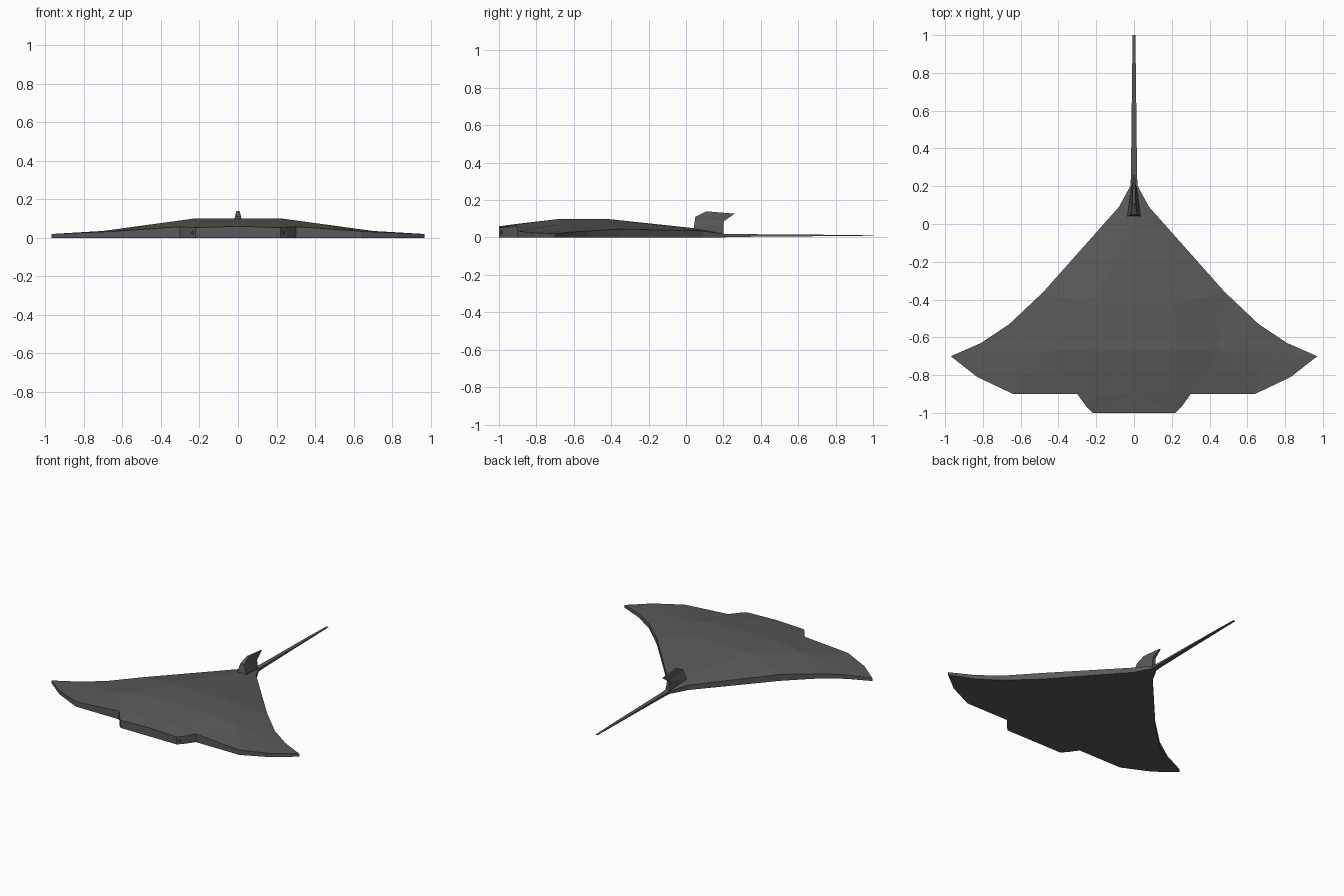
import bpy, math
from mathutils import Vector
from mathutils.geometry import delaunay_2d_cdt

cube = bpy.data.objects.get("Cube")
if cube:
    bpy.data.objects.remove(cube)


def material(name, grey):
    mat = bpy.data.materials.new(name)
    mat.use_nodes = True
    colour = (grey, grey, grey, 1)
    mat.diffuse_color = colour
    mat.node_tree.nodes["Principled BSDF"].inputs["Base Color"].default_value = colour
    return mat


skin = material("charcoal skin", 0.10)
pupil = material("dark eye", 0.03)


def build(name, verts, faces, mat, mirror=False):
    mesh = bpy.data.meshes.new(name)
    mesh.from_pydata(verts, [], faces)
    mesh.materials.append(mat)
    obj = bpy.data.objects.new(name, mesh)
    bpy.context.collection.objects.link(obj)
    if mirror:
        mod = obj.modifiers.new("Mirror", "MIRROR")
        mod.merge_threshold = 0.0005


# Body: half outline from nose round the wing to the tail root
rim = {
    "nose": (0, -1, .06), "head": (.22, -1, .053),
    "cheek": (.25, -.97, .055), "notch": (.30, -.90, .058),
    "lead": (.64, -.90, .034), "sweep": (.83, -.81, .026),
    "tip": (.97, -.70, .02), "trail": (.81, -.63, .028),
    "curve": (.66, -.53, .034), "hind": (.48, -.36, .045),
    "hip": (.08, .09, .035), "stub": (.02, .20, .02), "root": (0, .21, .018),
}
# Spine from tail to brow, closing the outline
spine = {
    "loin": (0, .04, .05), "back": (0, -.43, .10),
    "crest": (0, -.67, .10), "brow": (0, -.9, .073),
}
# Raised points of the back, and the creases between them
raised = {
    "temple": (.22, -.9, .071), "shoulder": (.23, -.67, .10),
    "flank": (.21, -.43, .10), "inner": (.45, -.67, .07), "outer": (.70, -.68, .036),
}
creases = [
    ("brow", "temple"), ("head", "temple"), ("temple", "notch"),
    ("temple", "shoulder"), ("crest", "shoulder"), ("shoulder", "flank"),
    ("back", "flank"), ("shoulder", "inner"), ("inner", "outer"),
    ("outer", "tip"), ("inner", "hind"), ("flank", "hind"), ("flank", "loin"),
]

points = {**rim, **spine, **raised}
names = list(points)
verts = list(points.values())
edges = [(names.index(p), names.index(q)) for p, q in creases]
border = list(range(len(rim) + len(spine)))
result = delaunay_2d_cdt([Vector(v[:2]) for v in verts], edges, [border], 1, 1e-5)
triangles, sources = result[2], result[3]
faces = [[sources[i][0] for i in tri] for tri in triangles]

# Thin side wall down to a flat belly
belly = [len(verts) + i for i in range(len(rim))]
verts += [(x, y, 0) for x, y, z in rim.values()]
for i in range(len(rim) - 1):
    faces.append([i, belly[i], belly[i + 1], i + 1])
faces.append(belly[::-1])
build("body", verts, faces, skin, mirror=True)

# Eyes: thin discs on the angled corners of the head
a, b = Vector((.22, -1, .026)), Vector((.25, -.97, .026))
along = (b - a).normalized()
centre = (a + b) / 2 + Vector((along.y, -along.x, 0)) * .002
ring = []
for i in range(8):
    t = math.tau * i / 8
    ring.append(centre + along * (.012 * math.cos(t)) + Vector((0, 0, .012 * math.sin(t))))
build("eyes", ring, [list(range(8))], pupil, mirror=True)

# Tail: tapered square whip, sections of (y, half width, bottom, top)
sections = [(.16, .02, 0, .02), (.27, .016, .003, .018), (.55, .013, .006, .016),
            (.80, .010, .007, .014), (1.0, .007, .008, .011)]
verts = []
for y, w, low, high in sections:
    verts += [(-w, y, low), (w, y, low), (w, y, high), (-w, y, high)]
last = len(verts) - 4
faces = [[0, 1, 2, 3], [last + 3, last + 2, last + 1, last]]
for s in range(0, last, 4):
    for k in range(4):
        n = (k + 1) % 4
        faces.append([s + k, s + 4 + k, s + 4 + n, s + n])
build("tail", verts, faces, skin)

# Tail fin: swept profile of (y, z, half thickness), widest at the front foot
profile = [(.04, .04, .036), (.05, .11, .016), (.11, .14, .008),
           (.26, .127, .005), (.20, .085, .010), (.20, .012, .014)]
count = len(profile)
verts = [(side * w, y, z) for side in (1, -1) for y, z, w in profile]
left = [[0, 4, 1], [1, 4, 3], [1, 3, 2], [0, 5, 4]]
right = [[i + count for i in reversed(f)] for f in left]
faces = left + right
for i in range(count):
    n = (i + 1) % count
    faces.append([i, n, n + count, i + count])
build("tail_fin", verts, faces, skin)
